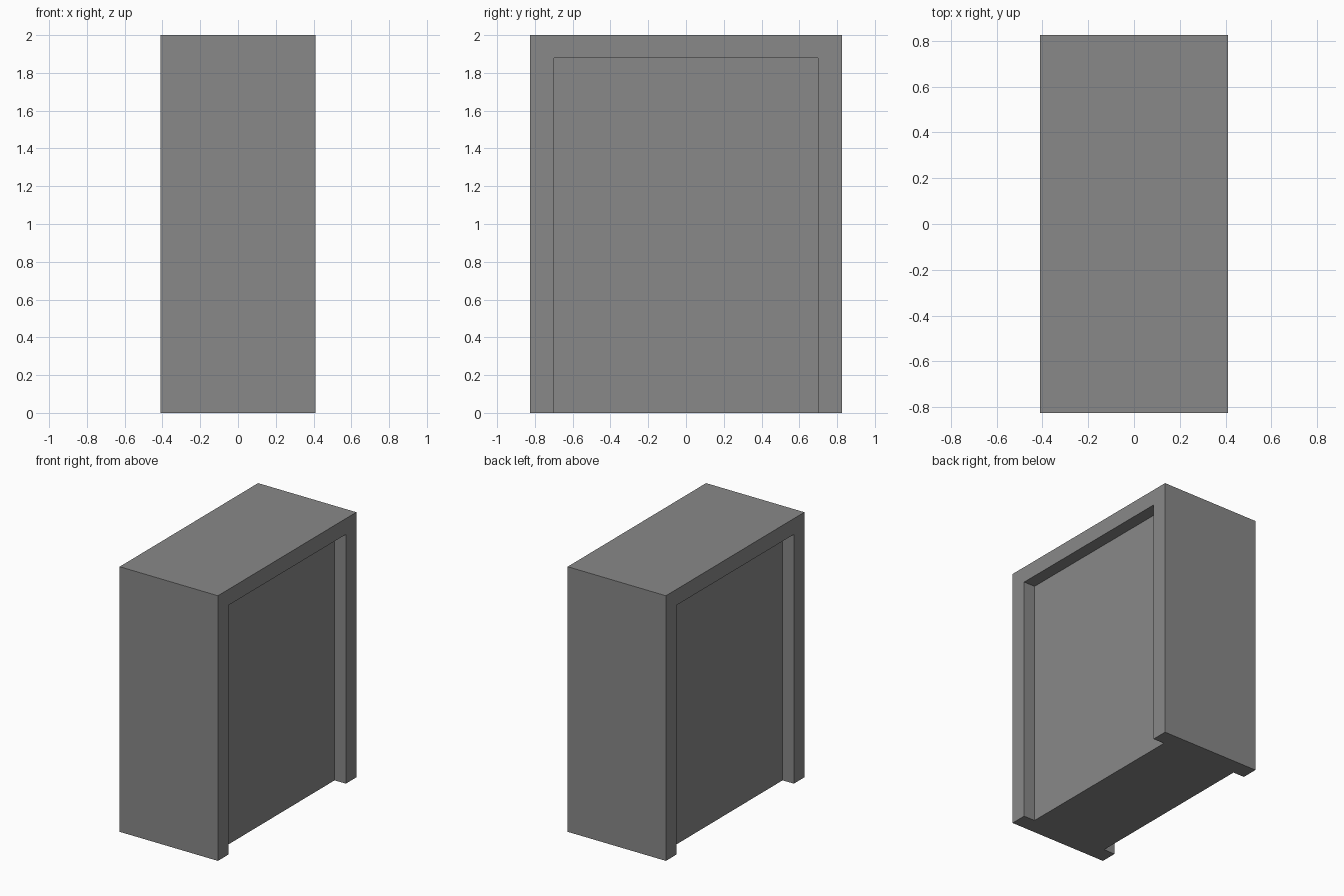
import bpy

if "Cube" in bpy.data.objects:
    bpy.data.objects.remove(bpy.data.objects["Cube"])

WIDTH, DEPTH, HEIGHT = 0.82, 1.65, 2.0     # x, y, z size of the body
OPENING_W, OPENING_H = 1.40, 1.88          # recessed opening on each broad side
RECESS = 0.094                             # depth of each recess


def box(name, size, centre):
    bpy.ops.mesh.primitive_cube_add(size=1, location=centre)
    obj = bpy.context.object
    obj.name = name
    obj.scale = size
    bpy.ops.object.transform_apply(location=True, rotation=False, scale=True)
    return obj


grey = bpy.data.materials.new("mid grey")
grey.diffuse_color = (0.25, 0.25, 0.25, 1)
grey.use_nodes = True
grey.node_tree.nodes["Principled BSDF"].inputs["Base Color"].default_value = grey.diffuse_color

# Solid door block
block = box("door_block", (WIDTH, DEPTH, HEIGHT), (0, 0, HEIGHT / 2))
block.data.materials.append(grey)

# Recessed opening on both broad sides, open at the bottom
for side, label in ((-1, "left"), (1, "right")):
    cutter = box(f"{label}_recess_cutter",
                 (2 * RECESS, OPENING_W, OPENING_H + 0.5),
                 (side * WIDTH / 2, 0, (OPENING_H - 0.5) / 2))
    cutter.data.materials.append(grey)
    cutter.hide_render = True
    cutter.hide_set(True)
    cut = block.modifiers.new(f"{label}_recess", 'BOOLEAN')
    cut.operation = 'DIFFERENCE'
    cut.solver = 'EXACT'
    cut.object = cutter
